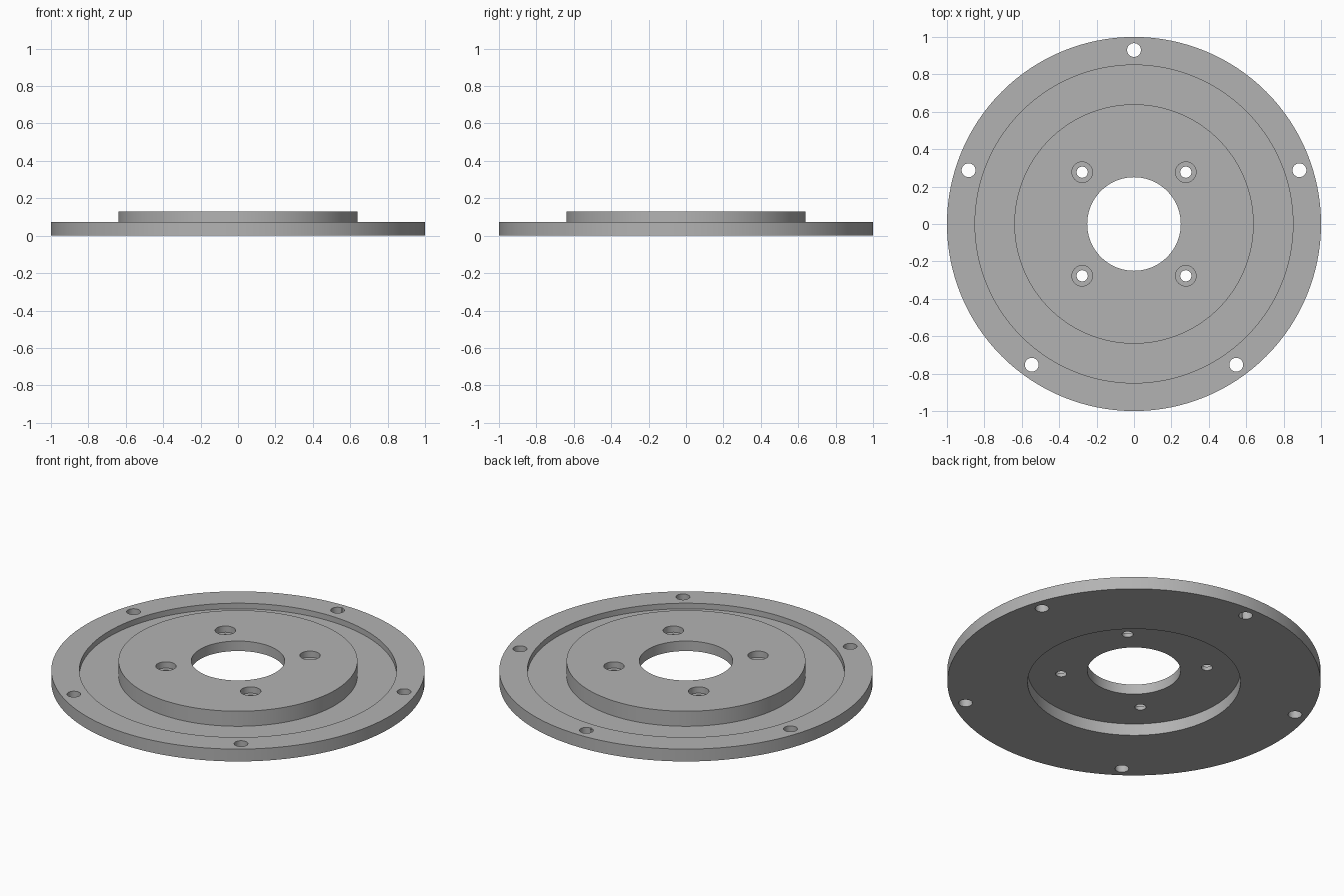
import bpy, bmesh, math
from mathutils import Matrix

cube = bpy.data.objects.get("Cube")
if cube:
    bpy.data.objects.remove(cube, do_unlink=True)

SEGMENTS = 128
TOP, RIM, GROOVE, RECESS = 0.129, 0.073, 0.04, 0.07   # heights
LEDGE = 0.092                                         # counterbore floor

grey = bpy.data.materials.new("machined_grey")
grey.use_nodes = True
colour = (0.45, 0.45, 0.45, 1)
grey.diffuse_color = colour
grey.node_tree.nodes["Principled BSDF"].inputs["Base Color"].default_value = colour


def add_object(name, bm):
    bmesh.ops.recalc_face_normals(bm, faces=bm.faces)
    mesh = bpy.data.meshes.new(name)
    bm.to_mesh(mesh)
    bm.free()
    mesh.materials.append(grey)
    obj = bpy.data.objects.new(name, mesh)
    bpy.context.collection.objects.link(obj)
    return obj


def lathe(name, profile):
    """Revolve a closed (radius, height) outline around the z axis."""
    bm = bmesh.new()
    rings = []
    for i in range(SEGMENTS):
        a = 2 * math.pi * i / SEGMENTS
        rings.append([bm.verts.new((r * math.cos(a), r * math.sin(a), z)) for r, z in profile])
    n = len(profile)
    for i in range(SEGMENTS):
        a, b = rings[i], rings[(i + 1) % SEGMENTS]
        for j in range(n):
            k = (j + 1) % n
            bm.faces.new((a[j], b[j], b[k], a[k]))
    return add_object(name, bm)


def drills(name, centres, radius, low, high):
    """One helper mesh holding a cylinder at every centre."""
    bm = bmesh.new()
    for x, y in centres:
        bmesh.ops.create_cone(bm, cap_ends=True, segments=32, radius1=radius, radius2=radius,
                              depth=high - low,
                              matrix=Matrix.Translation((x, y, (low + high) / 2)))
    obj = add_object(name, bm)
    obj.hide_render = True
    return obj


# Flange: outer rim, groove, raised hub, bore and underside recess
flange = lathe("mounting_flange", [
    (1, 0), (1, RIM), (0.85, RIM), (0.85, GROOVE), (0.64, GROOVE), (0.64, TOP),
    (0.25, TOP), (0.25, RECESS), (0.57, RECESS), (0.57, 0)])

# Hole patterns: five in the rim, four counterbored in the hub
rim_spots = [(0.93 * math.cos(math.radians(90 + 72 * i)),
              0.93 * math.sin(math.radians(90 + 72 * i))) for i in range(5)]
hub_spots = [(x, y) for x in (-0.277, 0.277) for y in (-0.277, 0.277)]
cutters = [
    drills("rim_hole_cutter", rim_spots, 0.037, -0.1, 0.2),
    drills("hub_hole_cutter", hub_spots, 0.03, 0.02, 0.2),
    drills("counterbore_cutter", hub_spots, 0.055, LEDGE, 0.2),
]

bpy.ops.object.select_all(action='DESELECT')
bpy.context.view_layer.objects.active = flange
flange.select_set(True)
for cutter in cutters:
    mod = flange.modifiers.new(cutter.name, 'BOOLEAN')
    mod.operation = 'DIFFERENCE'
    mod.solver = 'EXACT'
    mod.object = cutter
    bpy.ops.object.modifier_apply(modifier=mod.name)
for cutter in cutters:
    bpy.data.objects.remove(cutter, do_unlink=True)

bpy.ops.object.shade_smooth_by_angle(angle=math.radians(30))
